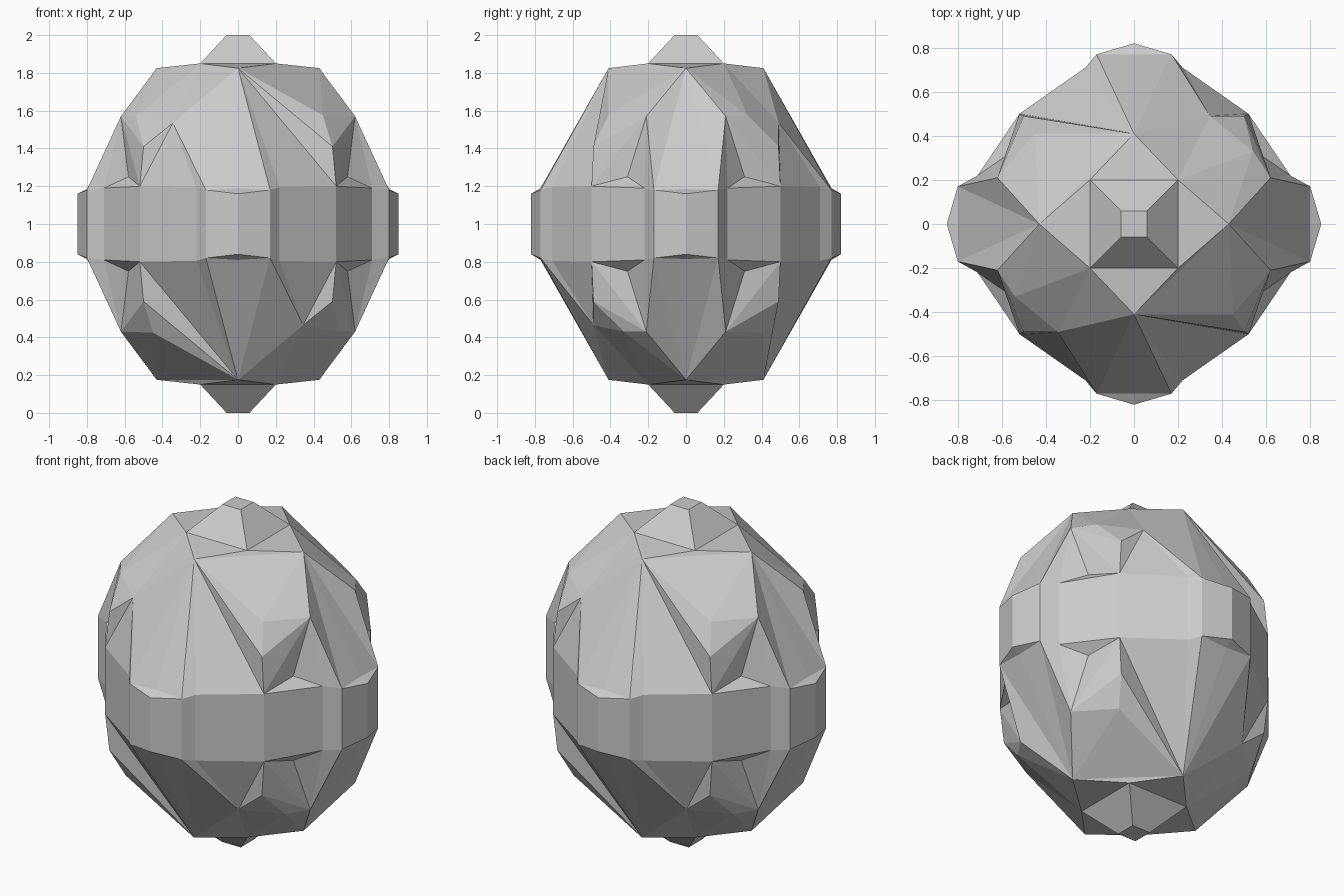
import bpy, bmesh
from itertools import product

if "Cube" in bpy.data.objects:
    bpy.data.objects.remove(bpy.data.objects["Cube"])

# Corner points of one eighth of the stone, measured from its centre
P = {
    # flat tip and crown
    "tip": (0, 0, 1), "tip_x": (.06, 0, 1), "tip_y": (0, .06, 1), "tip_c": (.06, .06, 1),
    "crown_x": (.2, 0, .85), "crown_y": (0, .2, .85), "crown_c": (.2, .2, .85),
    # shoulders
    "sh_x": (.43, 0, .825), "sh_y": (0, .41, .825),
    "knob": (.62, .21, .57), "chip": (.45, .41, .575), "post": (.5, .49, .41),
    "knob_y": (.345, .49, .535), "chip_y": (.54, .33, .57),
    # ledges above the belt and the small recess beside the side column
    "ledge_x": (.80, 0, .185), "ledge_y": (0, .77, .19), "recess": (.58, .31, .25),
}

# Belt outline from the front/back middle round to the side middle
BELT = [(0, .82, .16), (.17, .77, .18), (.22, .71, .195), (.52, .5, .2),
        (.71, .22, .19), (.80, .17, .18), (.85, 0, .16)]
for i, (x, y, z) in enumerate(BELT):
    P[f"b{i}"] = (x, y, z)
    P[f"m{i}"] = (x, y, 0)

FACES = [
    # tip and crown
    "tip tip_x tip_c tip_y", "tip_x crown_x crown_c tip_c", "tip_c crown_c crown_y tip_y",
    "crown_x sh_x crown_c", "crown_c sh_y crown_y",
    # front/back ledge
    "sh_y b1 ledge_y", "ledge_y b1 b0",
    # side column and recess
    "sh_x ledge_x b5", "sh_x b5 knob", "knob b5 b4", "knob b4 recess",
    "recess b4 b3", "knob recess b3", "knob b3 post", "ledge_x b6 b5",
]
# upright belt panels
FACES += [f"b{i} b{i+1} m{i+1} m{i}" for i in range(len(BELT) - 1)]

# The corners alternate between a plain fan and a corner with a second knob
FAN = ["crown_c sh_x sh_y", "sh_x knob chip", "sh_x chip sh_y", "sh_y chip post",
       "knob post chip", "sh_y post b3", "sh_y b3 b2", "sh_y b2 b1"]
CUT = ["sh_y crown_c knob_y", "crown_c sh_x chip_y", "chip_y knob_y crown_c",
       "sh_x knob chip_y", "knob post chip_y", "chip_y post knob_y",
       "knob_y post b3", "knob_y b3 b2", "knob_y b2 b1", "sh_y knob_y b1"]

# Mirror the eighth into all eight octants and weld the seams
bm = bmesh.new()
for sx, sy, sz in product((1, -1), repeat=3):
    v = {k: bm.verts.new((x * sx, y * sy, z * sz + 1)) for k, (x, y, z) in P.items()}
    for f in FACES + (CUT if sx * sy * sz > 0 else FAN):
        bm.faces.new([v[k] for k in f.split()])
bmesh.ops.delete(bm, geom=[w for w in bm.verts if not w.link_faces], context='VERTS')
bmesh.ops.remove_doubles(bm, verts=bm.verts, dist=.0005)
bmesh.ops.recalc_face_normals(bm, faces=bm.faces)

mesh = bpy.data.meshes.new("faceted_stone")
bm.to_mesh(mesh)
bm.free()
stone = bpy.data.objects.new("faceted_stone", mesh)
bpy.context.collection.objects.link(stone)
